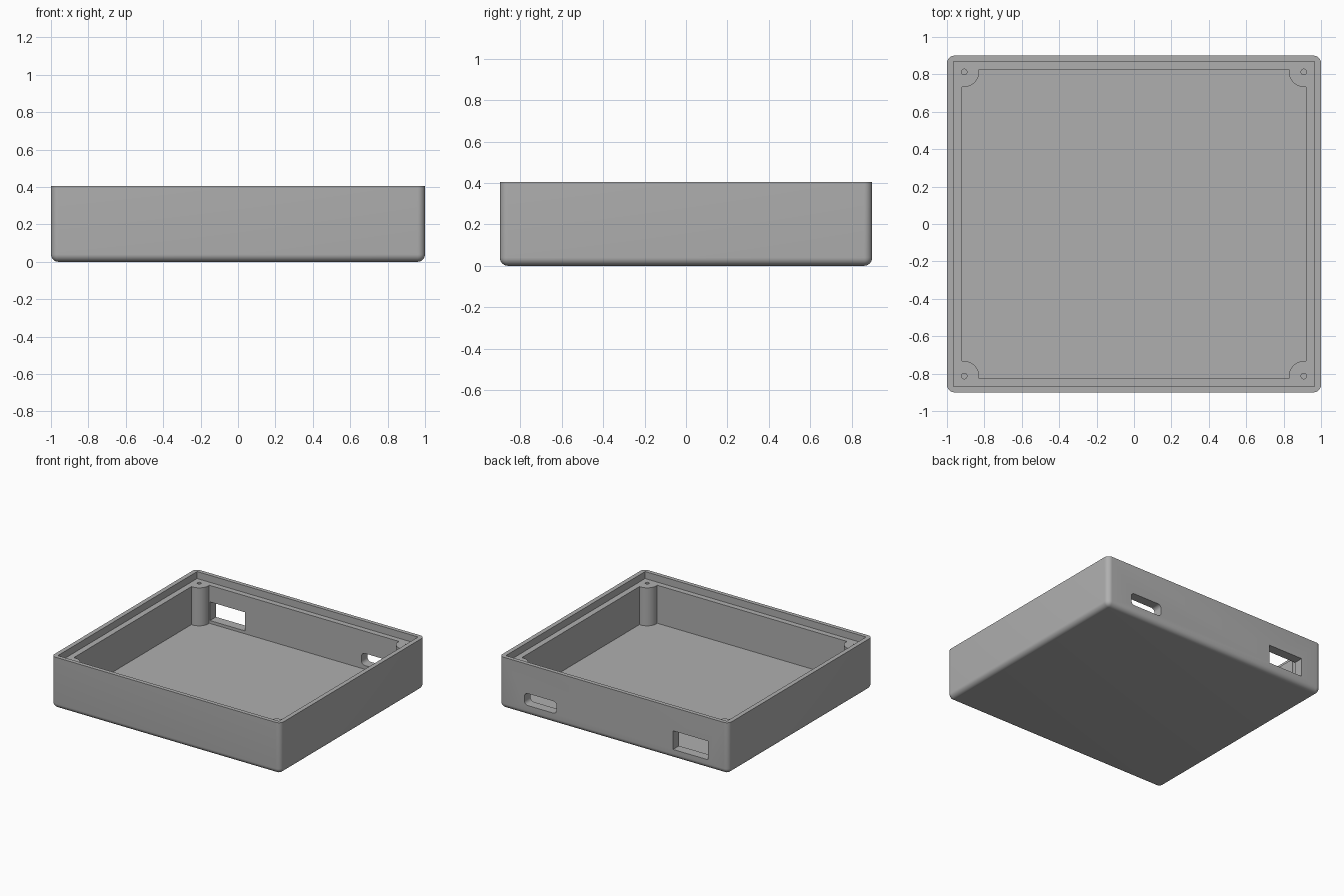
import bpy, bmesh, math

cube = bpy.data.objects.get("Cube")
if cube:
    bpy.data.objects.remove(cube, do_unlink=True)

HEIGHT, LEDGE, FLOOR = 0.405, 0.35, 0.05
BOSS_X, BOSS_Y, BOSS_R = 0.908, 0.813, 0.08
CAVITY_X, CAVITY_Y = 0.92, 0.825


def link(name, bm):
    bmesh.ops.recalc_face_normals(bm, faces=bm.faces)
    mesh = bpy.data.meshes.new(name)
    bm.to_mesh(mesh)
    bm.free()
    obj = bpy.data.objects.new(name, mesh)
    bpy.context.collection.objects.link(obj)
    return obj


def box_mesh(x0, x1, y0, y1, z0, z1):
    bm = bmesh.new()
    bmesh.ops.create_cube(bm, size=1)
    for v in bm.verts:
        v.co.x = x1 if v.co.x > 0 else x0
        v.co.y = y1 if v.co.y > 0 else y0
        v.co.z = z1 if v.co.z > 0 else z0
    return bm


def bevel(bm, edges, radius):
    bmesh.ops.bevel(bm, geom=edges, offset=radius, offset_type='OFFSET',
                    segments=8, profile=0.5, affect='EDGES')


def prism(name, points, z0, z1):
    bm = bmesh.new()
    face = bm.faces.new([bm.verts.new((x, y, z0)) for x, y in points])
    top = bmesh.ops.extrude_face_region(bm, geom=[face])["geom"]
    for v in top:
        if isinstance(v, bmesh.types.BMVert):
            v.co.z = z1
    return link(name, bm)


def cut(target, cutter):
    cutter.hide_render = True
    mod = target.modifiers.new("cut", 'BOOLEAN')
    mod.operation, mod.solver, mod.object = 'DIFFERENCE', 'EXACT', cutter
    bpy.context.view_layer.objects.active = target
    bpy.ops.object.modifier_apply(modifier=mod.name)
    bpy.data.objects.remove(cutter, do_unlink=True)


# Outer shell, rounded everywhere except around the open top
bm = box_mesh(-1, 1, -0.9, 0.9, 0, HEIGHT)
bevel(bm, [e for e in bm.edges if min(v.co.z for v in e.verts) < 0.01], 0.04)
tray = link("enclosure_tray", bm)

# Recess for the lid
cut(tray, link("lid_recess", box_mesh(-0.965, 0.965, -0.868, 0.868, LEDGE, 0.6)))

# Main cavity, whose outline bends inward around the four screw bosses
dy = math.sqrt(BOSS_R ** 2 - (CAVITY_X - BOSS_X) ** 2)
start = math.atan2(-dy, CAVITY_X - BOSS_X) + 2 * math.pi
end = math.atan2(CAVITY_Y - BOSS_Y, -dy)
arc = []
for i in range(17):
    a = start + (end - start) * i / 16
    arc.append((BOSS_X + BOSS_R * math.cos(a), BOSS_Y + BOSS_R * math.sin(a)))
outline = []
for sx, sy in ((1, 1), (-1, 1), (-1, -1), (1, -1)):
    corner = [(sx * x, sy * y) for x, y in arc]
    outline += corner if sx * sy > 0 else corner[::-1]
cut(tray, prism("cavity", outline, FLOOR, 0.38))

# Screw holes in the bosses
for sx in (-1, 1):
    for sy in (-1, 1):
        ring = [(sx * BOSS_X + 0.015 * math.cos(math.tau * i / 20),
                 sy * BOSS_Y + 0.015 * math.sin(math.tau * i / 20)) for i in range(20)]
        cut(tray, prism("screw_hole", ring, 0.15, 0.38))

# Rectangular and rounded ports through the back wall
cut(tray, link("square_port", box_mesh(-0.822, -0.517, 0.75, 1, 0.073, 0.22)))
bm = box_mesh(0.5, 0.78, 0.75, 1, 0.08, 0.175)
bevel(bm, [e for e in bm.edges
           if abs(e.verts[0].co.y - e.verts[1].co.y) > 0.1], 0.03)
cut(tray, link("rounded_port", bm))

# Single grey plastic
grey = bpy.data.materials.new("grey_plastic")
grey.use_nodes = True
colour = (0.43, 0.43, 0.43, 1)
grey.diffuse_color = colour
grey.node_tree.nodes["Principled BSDF"].inputs["Base Color"].default_value = colour
tray.data.materials.clear()
tray.data.materials.append(grey)

bpy.ops.object.select_all(action='DESELECT')
tray.select_set(True)
bpy.context.view_layer.objects.active = tray
bpy.ops.object.shade_smooth_by_angle(angle=math.radians(30))
